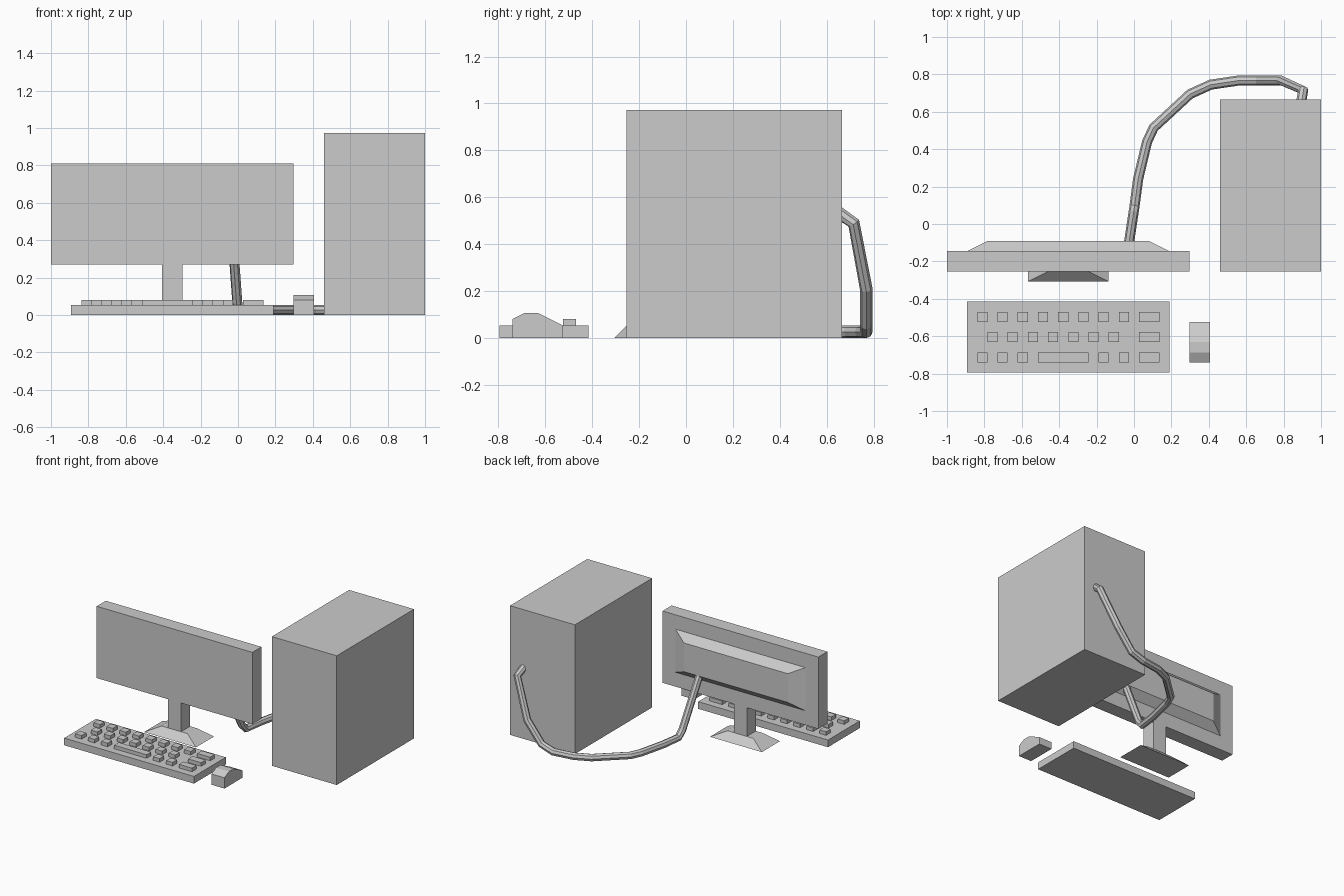
import bpy, bmesh
from mathutils import Vector

if "Cube" in bpy.data.objects:
    bpy.data.objects.remove(bpy.data.objects["Cube"])

U = 2 / 37          # the model sits on a regular grid of this step
X0, Y0 = -1.0, -0.794


def make(name, bm):
    bmesh.ops.recalc_face_normals(bm, faces=bm.faces)
    me = bpy.data.meshes.new(name)
    bm.to_mesh(me)
    bm.free()
    ob = bpy.data.objects.new(name, me)
    bpy.context.collection.objects.link(ob)
    return ob


def pt(x, y, z):
    return Vector((X0 + x * U, Y0 + y * U, z * U))


def add_box(bm, x, y, z):
    """Box from (min, max) grid ranges."""
    vs = bmesh.ops.create_cube(bm, size=1)["verts"]
    for v in vs:
        v.co = pt(*(r[0] if c < 0 else r[1] for c, r in zip(v.co, (x, y, z))))
    return vs


def box(name, x, y, z):
    bm = bmesh.new()
    add_box(bm, x, y, z)
    return make(name, bm)


def slab_with_taper(name, x, y, z, axis, inset):
    """Box whose far side along an axis is inset per direction."""
    bm = bmesh.new()
    rng = (x, y, z)
    far = pt(x[1], y[1], z[1])[axis]
    for v in add_box(bm, x, y, z):
        if abs(v.co[axis] - far) < 1e-5:
            mid = pt(*(sum(r) / 2 for r in rng))
            for a in range(3):
                if a != axis:
                    v.co[a] += inset[a] * U * (1 if v.co[a] < mid[a] else -1)
    return make(name, bm)


# Computer tower
box("tower_case", (27, 37), (10, 27), (0, 18))

# Monitor: screen slab, tapered back housing, neck and sloped foot
box("monitor_screen", (0, 24), (10, 12), (5, 15))
slab_with_taper("monitor_back", (2, 22), (12, 13), (7, 13), 1, (2, 0, 1))
box("monitor_neck", (11, 13), (10, 12), (1, 5))
slab_with_taper("monitor_foot", (8, 16), (9, 13), (0, 1), 2, (2, 1, 0))

# Keyboard with three rows of keys, each key as (start, width)
box("keyboard_base", (2, 22), (0, 7), (0, 1))
rows = {
    5: [(i, 1) for i in range(1, 16, 2)] + [(17, 2)],
    3: [(i, 1) for i in range(2, 15, 2)] + [(17, 2)],
    1: [(1, 1), (3, 1), (5, 1), (7, 5), (13, 1), (15, 1), (17, 2)],
}
bm = bmesh.new()
for y, keys in rows.items():
    for x, w in keys:
        add_box(bm, (2 + x, 2 + x + w), (y, y + 1), (1, 1.5))
make("keyboard_keys", bm)

# Mouse: side profile extruded across
bm = bmesh.new()
profile = [(1, 0), (1, 1.5), (2, 2), (3, 2), (5, 1), (5, 0)]
face = bm.faces.new([bm.verts.new(pt(24, y, z)) for y, z in profile])
ext = bmesh.ops.extrude_face_region(bm, geom=[face], use_keep_orig=True)
moved = [g for g in ext["geom"] if isinstance(g, bmesh.types.BMVert)]
bmesh.ops.translate(bm, verts=moved, vec=(2 * U, 0, 0))
make("mouse_body", bm)

# Cable from the monitor back, along the floor, up into the tower back
path = [(-0.03, -0.12, 0.43), (-0.004, 0.05, 0.07), (0.002, 0.09, 0.027),
        (0.022, 0.24, 0.027), (0.07, 0.44, 0.027), (0.105, 0.515, 0.027),
        (0.30, 0.695, 0.027), (0.41, 0.745, 0.027), (0.565, 0.768, 0.027),
        (0.665, 0.768, 0.06), (0.785, 0.768, 0.21), (0.905, 0.715, 0.49),
        (0.893, 0.65, 0.535)]
cu = bpy.data.curves.new("monitor_cable", "CURVE")
cu.dimensions = "3D"
cu.bevel_depth = U / 2
cu.bevel_resolution = 2
cu.use_fill_caps = True
sp = cu.splines.new("POLY")
sp.points.add(len(path) - 1)
for p, co in zip(sp.points, path):
    p.co = (*co, 1)
sp.use_smooth = False
bpy.context.collection.objects.link(bpy.data.objects.new("monitor_cable", cu))
